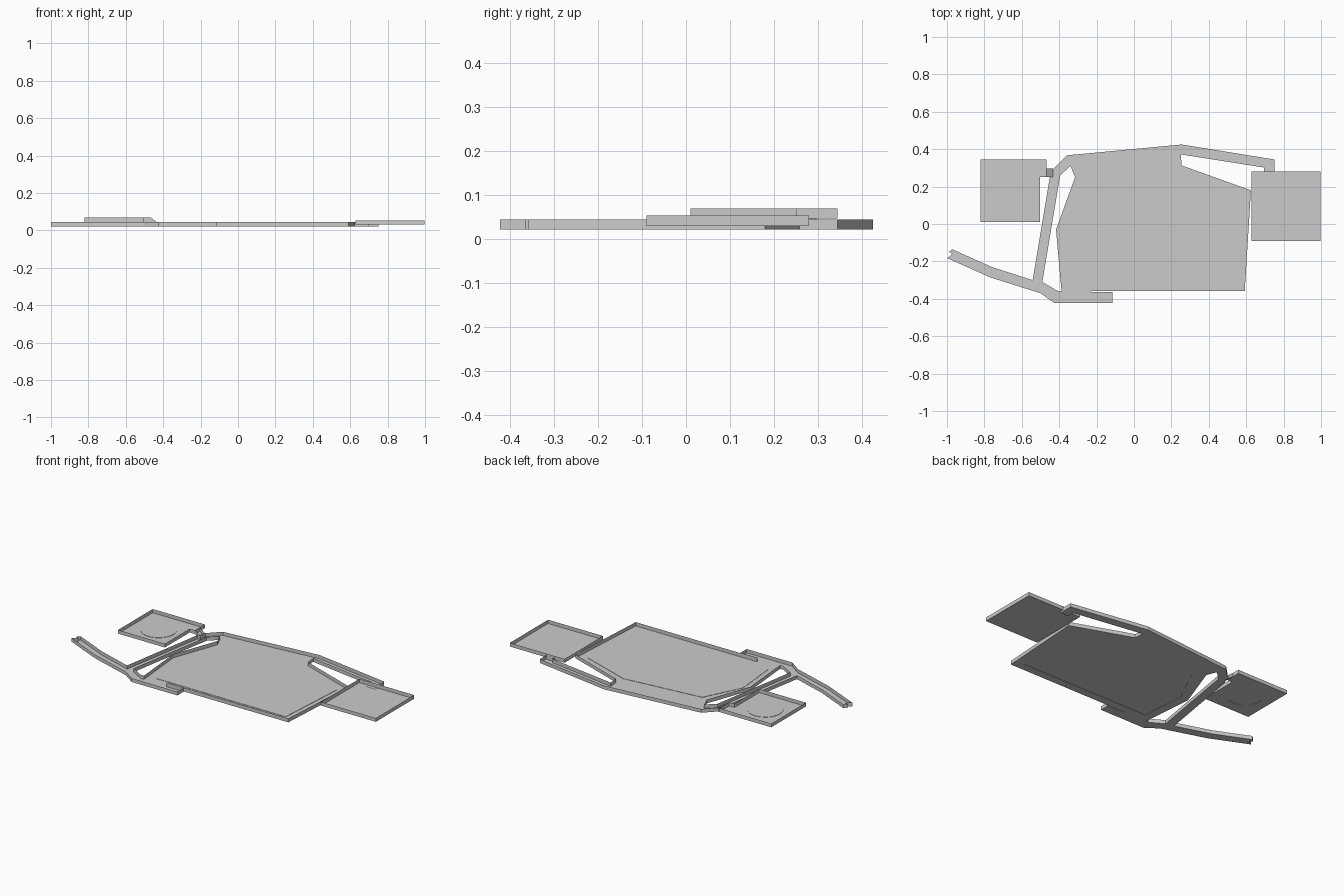
import bpy, bmesh, math

if "Cube" in bpy.data.objects:
    bpy.data.objects.remove(bpy.data.objects["Cube"])


def prism(name, pts, z0, z1):
    """Flat plate: an outline in plan, extruded from z0 to z1."""
    bm = bmesh.new()
    face = bm.faces.new([bm.verts.new((x, y, z0)) for x, y in pts])
    top = bmesh.ops.extrude_face_region(bm, geom=[face])["geom"]
    bmesh.ops.translate(bm, vec=(0, 0, z1 - z0),
                        verts=[v for v in top if isinstance(v, bmesh.types.BMVert)])
    bmesh.ops.recalc_face_normals(bm, faces=bm.faces)
    me = bpy.data.meshes.new(name)
    bm.to_mesh(me)
    bm.free()
    ob = bpy.data.objects.new(name, me)
    bpy.context.collection.objects.link(ob)
    return ob


def cut(ob, pts, z0, z1):
    """Cut a prism out of a plate and bake the result."""
    cutter = prism("cutter", pts, z0, z1)
    cutter.hide_render = True
    mod = ob.modifiers.new("cut", "BOOLEAN")
    mod.operation = "DIFFERENCE"
    mod.solver = "EXACT"
    mod.object = cutter
    bpy.context.view_layer.update()
    dg = bpy.context.evaluated_depsgraph_get()
    me = bpy.data.meshes.new_from_object(ob.evaluated_get(dg))
    ob.modifiers.clear()
    ob.data = me
    bpy.data.objects.remove(cutter)


def open_top(ob):
    """Remove the upward faces, leaving a floor with thin rim walls."""
    bm = bmesh.new()
    bm.from_mesh(ob.data)
    bm.normal_update()
    bmesh.ops.delete(bm, geom=[f for f in bm.faces if f.normal.z > 0.3],
                     context="FACES")
    bm.to_mesh(ob.data)
    bm.free()


def rect(x0, y0, x1, y1):
    return [(x0, y0), (x1, y0), (x1, y1), (x0, y1)]


Z0, Z1 = 0.021, 0.044
STEP = 0.002      # depth of the shallow imprints underneath

# Main deck with its side arms, strut and long left arm in one outline
deck = prism("deck_frame", [
    (-1.0, -0.182), (-0.77, -0.285), (-0.50, -0.37), (-0.425, -0.423),
    (-0.115, -0.423), (-0.115, -0.364), (-0.23, -0.364), (-0.23, -0.359),
    (0.592, -0.359), (0.625, 0.18),
    (0.255, 0.313), (0.25, 0.372), (0.695, 0.302), (0.695, 0.28),
    (0.75, 0.28), (0.75, 0.345), (0.255, 0.425), (-0.36, 0.367),
    (-0.43, 0.297), (-0.437, 0.25),
    (-0.45, 0.25), (-0.542, -0.30), (-0.76, -0.23), (-0.972, -0.135),
    (-0.99, -0.15), (-0.972, -0.158), (-0.98, -0.17)], Z0, Z1)

# Long opening between the strut and the deck
cut(deck, [(-0.395, 0.26), (-0.34, 0.31), (-0.315, 0.25), (-0.417, -0.03),
           (-0.388, -0.357), (-0.41, -0.357), (-0.49, -0.31)], 0, 0.1)

# Shallow imprint under the deck
cut(deck, [(-0.34, -0.31), (-0.365, -0.03), (-0.25, 0.20), (0.25, 0.25),
           (0.57, 0.14), (0.54, -0.31)], 0, Z0 + STEP)

# Right pad and the thin tab that carries it
right_pad = prism("right_pad", rect(0.627, -0.09, 0.998, 0.28), 0.030, 0.053)
tab = prism("right_pad_tab", rect(0.695, 0.258, 0.75, 0.285), Z0, 0.031)

# Left pad with a round imprint below
left_pad = prism("left_pad", [
    (-0.82, 0.01), (-0.503, 0.01), (-0.503, 0.25), (-0.467, 0.25),
    (-0.467, 0.345), (-0.82, 0.345)], 0.046, 0.069)
cut(left_pad, [(-0.66 + 0.1 * math.cos(i * math.tau / 32),
                0.175 + 0.1 * math.sin(i * math.tau / 32)) for i in range(32)],
    0, 0.046 + STEP)

# Sloped bracket stepping from the left pad down to the strut
bracket = prism("left_pad_bracket", rect(-0.467, 0.25, -0.434, 0.297), 0.046, 0.069)
for v in bracket.data.vertices:
    if v.co.x > -0.45:
        v.co.z -= 0.025

for ob in (deck, right_pad, tab, left_pad, bracket):
    open_top(ob)
